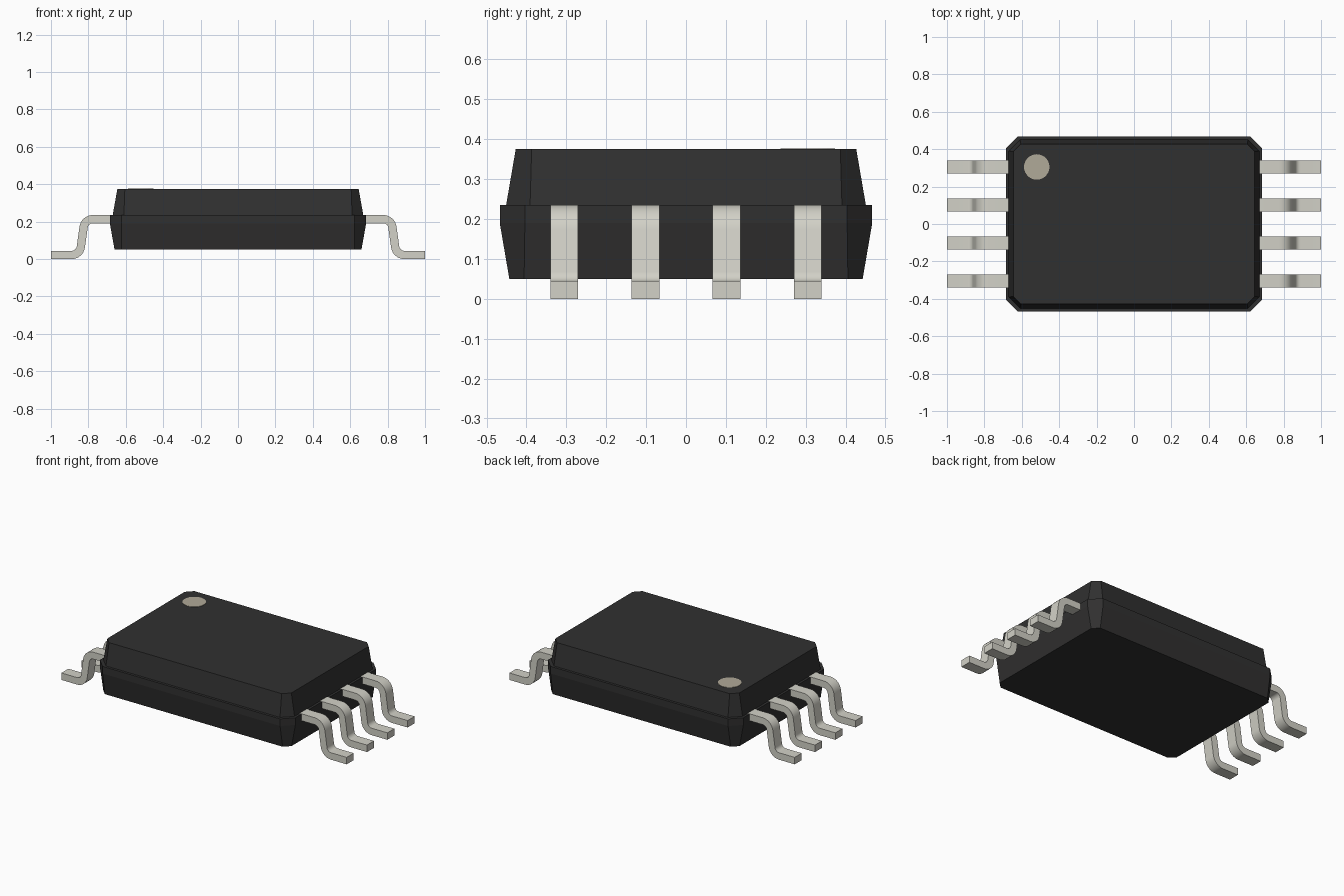
import bpy, bmesh, math

cube = bpy.data.objects.get("Cube")
if cube:
    bpy.data.objects.remove(cube, do_unlink=True)


def material(name, rgb, roughness=0.5):
    m = bpy.data.materials.new(name)
    m.use_nodes = True
    m.diffuse_color = (*rgb, 1)
    bsdf = m.node_tree.nodes["Principled BSDF"]
    bsdf.inputs["Base Color"].default_value = (*rgb, 1)
    bsdf.inputs["Roughness"].default_value = roughness
    return m


BLACK = material("black plastic", (0.030, 0.0295, 0.0295))
METAL = material("tinned metal", (0.645, 0.638, 0.572))
MARK = material("marker grey", (0.435, 0.398, 0.316))


def finish(bm, name, mat):
    bmesh.ops.recalc_face_normals(bm, faces=bm.faces)
    mesh = bpy.data.meshes.new(name)
    bm.to_mesh(mesh)
    bm.free()
    mesh.materials.append(mat)
    obj = bpy.data.objects.new(name, mesh)
    bpy.context.collection.objects.link(obj)
    return obj


def bridge(bm, a, b):
    n = len(a)
    for i in range(n):
        bm.faces.new((a[i], a[(i + 1) % n], b[(i + 1) % n], b[i]))


# Moulded body: chamfered rectangles stacked as (z, half x, half y, chamfer)
SECTIONS = [(0.05, 0.66, 0.443, 0.037), (0.19, 0.685, 0.467, 0.063),
            (0.235, 0.685, 0.467, 0.063), (0.235, 0.67, 0.451, 0.06),
            (0.375, 0.645, 0.427, 0.04)]
bm = bmesh.new()
rings = []
for z, x, y, c in SECTIONS:
    outline = [(x, y - c), (x - c, y), (c - x, y), (-x, y - c),
               (-x, c - y), (c - x, -y), (x - c, -y), (x, c - y)]
    rings.append([bm.verts.new((px, py, z)) for px, py in outline])
for low, high in zip(rings, rings[1:]):
    bridge(bm, low, high)
bm.faces.new(rings[0])
bm.faces.new(rings[-1])
finish(bm, "body", BLACK)

# Pin one marker: thin disc on the top face
bm = bmesh.new()
bmesh.ops.create_cone(bm, cap_ends=True, segments=32, radius1=0.068,
                      radius2=0.068, depth=0.006)
bmesh.ops.translate(bm, verts=bm.verts, vec=(-0.52, 0.305, 0.374))
finish(bm, "pin_one_marker", MARK)

# Gull-wing lead: centre line as (x, z, normal angle)
THICK, WIDTH, BEND = 0.044, 0.07, 0.05
LEAN = math.radians(8)
Z_TOP, Z_FOOT = 0.2355 - THICK / 2, THICK / 2
X_TOP, STEPS = 0.776, 8


def lead_path():
    path = [(0.64, Z_TOP, math.pi / 2)]
    z1, z2 = Z_TOP - BEND, Z_FOOT + BEND
    drop = z1 - z2 + 2 * BEND * math.sin(LEAN)
    x2 = X_TOP + 2 * BEND * math.cos(LEAN) + drop * math.tan(LEAN)
    angles = [math.pi / 2 + (LEAN - math.pi / 2) * i / STEPS
              for i in range(STEPS + 1)]
    for a in angles:
        path.append((X_TOP + BEND * math.cos(a), z1 + BEND * math.sin(a), a))
    for a in reversed(angles):
        path.append((x2 - BEND * math.cos(a), z2 - BEND * math.sin(a), a))
    path.append((1.0, Z_FOOT, math.pi / 2))
    return path


def make_lead(name, side, y):
    bm = bmesh.new()
    loops = []
    for x, z, a in lead_path():
        dx, dz = math.cos(a) * THICK / 2, math.sin(a) * THICK / 2
        corners = [(1, -1), (1, 1), (-1, 1), (-1, -1)]
        loops.append([bm.verts.new((side * (x + s * dx), y + t * WIDTH / 2,
                                    z + s * dz)) for s, t in corners])
    for a, b in zip(loops, loops[1:]):
        bridge(bm, a, b)
    bm.faces.new(loops[0])
    bm.faces.new(loops[-1])
    return finish(bm, name, METAL)


# Four leads along each end
bpy.ops.object.select_all(action="DESELECT")
for side, label in ((1, "left"), (-1, "right")):
    for i in range(4):
        lead = make_lead(f"{label}_lead_{i + 1}", side, (i - 1.5) * 0.2035)
        lead.select_set(True)
        bpy.context.view_layer.objects.active = lead
bpy.ops.object.shade_smooth_by_angle(angle=math.radians(30))
